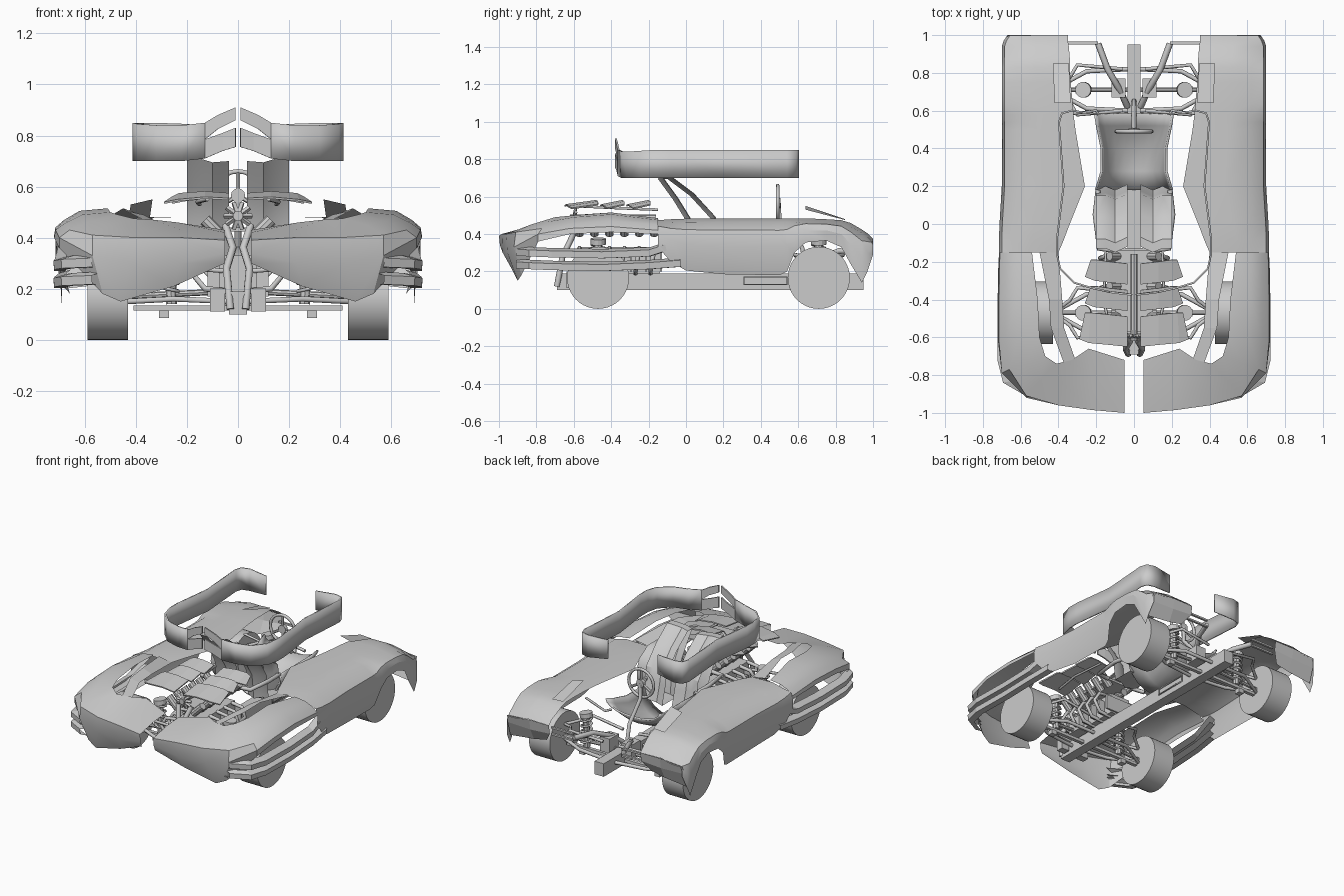
import bpy, bmesh, math
from mathutils import Vector


def mesh_obj(name, bm, mirror=False, smooth=0, thick=0):
    bmesh.ops.recalc_face_normals(bm, faces=bm.faces)
    me = bpy.data.meshes.new(name)
    bm.to_mesh(me)
    bm.free()
    ob = bpy.data.objects.new(name, me)
    bpy.context.collection.objects.link(ob)
    if thick:
        ob.modifiers.new("thickness", 'SOLIDIFY').thickness = thick
    if mirror:
        ob.modifiers.new("mirror", 'MIRROR').use_mirror_merge = False
    if smooth:
        bpy.context.view_layer.objects.active = ob
        ob.select_set(True)
        bpy.ops.object.shade_smooth_by_angle(angle=math.radians(smooth))
        ob.select_set(False)
    return ob


def sheet(name, rows, mirror=True, smooth=0, thick=0):
    """Skin a grid of points, given as rows of equal length."""
    bm = bmesh.new()
    grid = [[bm.verts.new(p) for p in r] for r in rows]
    for a, b in zip(grid, grid[1:]):
        for i in range(len(a) - 1):
            bm.faces.new((a[i], a[i + 1], b[i + 1], b[i]))
    return mesh_obj(name, bm, mirror, smooth, thick)


def box(name, x, y, z, mirror=False):
    """Box from ranges."""
    bm = bmesh.new()
    bmesh.ops.create_cube(bm, size=1)
    for v in bm.verts:
        v.co = [(r[0] + r[1]) / 2 + c * (r[1] - r[0]) for r, c in zip((x, y, z), v.co)]
    return mesh_obj(name, bm, mirror)


def rod(name, a, b, r, sides=8, mirror=True, smooth=0):
    """Straight cylinder between two points."""
    a, b = Vector(a), Vector(b)
    bm = bmesh.new()
    bmesh.ops.create_cone(bm, cap_ends=True, segments=sides, radius1=r, radius2=r, depth=(b - a).length)
    q = (b - a).to_track_quat('Z', 'Y')
    for v in bm.verts:
        v.co = q @ v.co + (a + b) / 2
    return mesh_obj(name, bm, mirror, smooth)


def tube(name, pts, r, mirror=True, cyclic=False):
    """Bent pipe along points."""
    for s in ((1, -1) if mirror else (1,)):
        cu = bpy.data.curves.new(name, 'CURVE')
        cu.dimensions = '3D'
        cu.bevel_depth, cu.bevel_resolution = r, 1
        cu.use_fill_caps = True
        sp = cu.splines.new('POLY')
        sp.points.add(len(pts) - 1)
        for p, c in zip(sp.points, pts):
            p.co = (c[0] * s, c[1], c[2], 1)
        sp.use_cyclic_u = cyclic
        ob = bpy.data.objects.new(name, cu)
        bpy.context.collection.objects.link(ob)
        bpy.context.view_layer.objects.active = ob
        ob.select_set(True)
        bpy.ops.object.convert(target='MESH')
        bpy.context.object.select_set(False)


# Wheels
for name, y in (("front_wheel", -0.47), ("rear_wheel", 0.71)):
    rod(name, (0.43, y, 0.166), (0.59, y, 0.166), 0.166, 40, smooth=40)

# Long side panel with wheel arch: y, inner x, top z, outer x, bottom x, bottom z
rows = []
for y, xi, zt, xo, xb, zb in (
        (-.15, .40, .470, .715, .715, .33), (-.08, .37, .475, .715, .70, .25), (0, .34, .478, .712, .68, .205),
        (.2, .26, .48, .70, .66, .185), (.5, .31, .48, .70, .66, .18), (.54, .315, .48, .70, .67, .20),
        (.58, .32, .48, .70, .69, .30), (.64, .325, .48, .70, .695, .355), (.75, .335, .475, .70, .695, .365),
        (.83, .34, .47, .70, .695, .33), (.88, .34, .455, .70, .69, .24), (.94, .345, .42, .70, .69, .14),
        (.97, .35, .40, .69, .69, .20), (1.0, .35, .37, .67, .67, .29)):
    h = zt - zb
    rows.append([(xi, y, zt), ((xi + xo) / 2, y, zt + .004), (xo - .08, y, zt - .015),
                 (xo - .015, y, zt - .2 * h), (xo, y, zt - .5 * h), (xb, y, zb)])
sheet("side_body_panel", rows, smooth=25)
sheet("end_fascia", [[(.35, 1, .37), (.5, 1, .372), (.67, 1, .36)], [(.35, .99, .31), (.5, .99, .30), (.68, .98, .30)],
                     [(.40, .95, .24), (.5, .95, .22), (.68, .95, .2)]])
sheet("side_flap", [[(.335, .64, .55), (.42, .64, .53)], [(.345, .85, .48), (.43, .85, .475)]])

# Nose shell wrapping from the fender to the centre gap
sheet("nose_shell", [
    [(.54, -.15, .485), (.62, -.15, .475), (.68, -.15, .45), (.71, -.15, .42), (.715, -.15, .40)],
    [(.51, -.40, .515), (.62, -.40, .505), (.68, -.40, .47), (.715, -.40, .44), (.72, -.40, .41)],
    [(.50, -.60, .50), (.61, -.60, .49), (.68, -.62, .455), (.715, -.62, .43), (.72, -.62, .40)],
    [(.47, -.70, .49), (.58, -.74, .465), (.66, -.77, .43), (.70, -.79, .40), (.70, -.79, .36)],
    [(.41, -.74, .475), (.50, -.83, .45), (.57, -.91, .41), (.57, -.92, .33), (.53, -.88, .18)],
    [(.33, -.72, .47), (.38, -.84, .44), (.40, -.96, .40), (.42, -.955, .30), (.46, -.90, .15)],
    [(.24, -.66, .46), (.22, -.83, .43), (.22, -.985, .40), (.23, -.98, .30), (.25, -.93, .21)],
    [(.05, -.72, .43), (.05, -.85, .42), (.05, -1.0, .39), (.05, -.995, .34), (.05, -.98, .30)]], smooth=25)
sheet("inner_fender_strip", [[(.40, -.15, .47), (.50, -.15, .485)], [(.38, -.40, .49), (.45, -.40, .515)],
                             [(.37, -.55, .49), (.44, -.55, .505)], [(.31, -.72, .46), (.37, -.74, .47)]])

# Corner blades running along the flanks
for z, h, tail in ((.30, .05, .36), (.232, .05, .25)):
    path = [(.57, -.91, z + .01), (.69, -.84, z + .005), (.72, -.72, z), (.72, -.45, z - .005),
            (.715, -.2, z + .005), (.70, -.03, tail)]
    sheet("flank_blade", [[(x - .045, y + .01, k - h / 2), (x, y, k - h / 2), (x + .003, y, k + h / 2 - .015),
                           (x - .045, y + .01, k + h / 2)] for x, y, k in path])

# Wraparound windscreen band: x, y, bottom, top
band = [(.19, .585, .715, .845), (.33, .605, .70, .85), (.385, .59, .70, .85), (.402, .54, .70, .85),
        (.378, .2, .70, .85), (.413, -.08, .70, .85), (.413, -.16, .70, .85), (.395, -.24, .70, .845),
        (.32, -.315, .70, .84), (.22, -.345, .70, .84), (.13, -.365, .71, .85)]
sheet("windscreen_band", [[(x, y, a), (x, y, b)] for x, y, a, b in band], smooth=30, thick=.01)
sheet("windscreen_peak", [[(.13, -.365, .785), (.13, -.365, .85)], [(.08, -.372, .825), (.08, -.372, .88)],
                          [(.01, -.38, .86), (.01, -.38, .91)]], thick=.01)
sheet("windscreen_lower_tip", [[(.13, -.365, .71), (.13, -.365, .785)], [(.06, -.372, .74), (.06, -.372, .81)],
                               [(.01, -.38, .755), (.01, -.38, .83)]], thick=.01)

# Central spine and underfloor brackets
box("spine", (-.035, .035), (-.69, .95), (.10, .19))
tube("underfloor_bracket", [(.05, .31, .13), (.05, .54, .13), (.05, .54, .17), (.05, .31, .17)], .006, cyclic=True)
tube("nose_strut", [(.03, -.69, .12), (.045, -.66, .28), (.02, -.62, .36), (.05, -.58, .45)], .016)
box("nose_foot", (.05, .11), (-.64, -.59), (.11, .2), True)

# Suspension at both axles
for y in (-.47, .71):
    box("lower_crossbar", (-.41, .41), (y - .012, y + .012), (.115, .135))
    box("crossbar_foot", (.27, .31), (y - .02, y + .02), (.085, .115), True)
    for dy in (-.11, .11):
        tube("lower_arm", [(.03, y + dy, .15), (.25, y + dy * .9, .16), (.43, y, .15)], .012)
        tube("upper_arm", [(.06, y + dy, .27), (.3, y + dy * 1.2, .29), (.34, y + dy * .6, .28), (.43, y, .25)], .01)
    rod("damper", (.26, y, .14), (.27, y, .37), .022)
    rod("damper_cap", (.265, y, .345), (.27, y, .375), .042, 14)
    coil = [(.265 + .035 * math.cos(t * .9), y + .035 * math.sin(t * .9), .17 + t * .0052) for t in range(36)]
    tube("coil_spring", coil, .007)
    box("axle_mount", (.045, .12), (y - .04, y + .06), (.17, .27), True)
    rod("axle", (.04, y, .19), (.44, y, .17), .012)

# Forked frame at the open end
tube("fork_beam", [(.035, .62, .19), (.07, .70, .26), (.14, .82, .31), (.19, .955, .31)], .017)
tube("frame_hoop", [(.18, .56, .36), (.20, .60, .36), (.36, .58, .40)], .008)
for z in (.29, .335):
    box("end_crossbar", (.19, .36), (.95, .965), (z, z + .012), True)

# Steering wheel and column
ring = [(.095 * math.cos(a * math.pi / 12), .49, .565 + .095 * math.sin(a * math.pi / 12)) for a in range(24)]
tube("steering_wheel", ring, .010, False, True)
for a in (90, 210, 330):
    c, s = math.cos(math.radians(a)), math.sin(math.radians(a))
    rod("wheel_spoke", (0, .49, .565), (.09 * c, .49, .565 + .09 * s), .009, 6, False)
rod("wheel_hub", (0, .48, .565), (0, .505, .565), .028, 12, False)
tube("steering_column", [(0, .495, .565), (0, .50, .46), (0, .62, .33), (0, .65, .19)], .014, False)

# Footwell tub
rows = []
for y, w, zt, zb in ((.58, .20, .44, .37), (.52, .19, .42, .31), (.4, .165, .40, .25), (.28, .165, .40, .22), (.18, .195, .42, .22)):
    rows.append([(w * math.cos(a), y, zt + (zb - zt) * math.sin(a)) for a in [math.pi * i / 10 for i in range(11)]])
sheet("footwell_tub", rows, False, 40, .012)

# Split reclined seat with side rails
back = [(.20, .30), (.165, .42), (.15, .50), (.04, .62), (-.08, .71), (-.13, .71), (-.05, .60), (.03, .47), (.05, .30), (.20, .30)]
sheet("seat_back", [[(.035, y + .01, z - .01) for y, z in back], [(.10, y - .02, z - .015) for y, z in back],
                    [(.15, y, z) for y, z in back], [(.20, y, z) for y, z in back]], smooth=30)
tube("seat_rail", [(.19, .18, .42), (.205, .05, .43), (.185, -.13, .43), (.1, -.14, .43)], .014)

# Engine: block, ribs, banked cylinders, pipes and fan
box("engine_block", (-.075, .075), (-.58, -.14), (.19, .33))
for i in range(6):
    y = -.57 + i * .08
    rod("cylinder", (.06, y, .40), (.13, y, .47), .024, 10)
    tube("exhaust_pipe", [(.07, y, .325), (.15, y, .315), (.18, y - .01, .26), (.13, y - .02, .20), (.04, y - .02, .19)], .012)
    box("engine_rib", (-.12, .12), (y + .03, y + .042), (.2, .30))
rod("fan_hub", (0, -.62, .485), (0, -.56, .485), .02, 10, False)
for i in range(10):
    a = i * math.pi / 5
    rod("fan_blade", (0, -.6, .485), (.055 * math.cos(a), -.59, .485 + .055 * math.sin(a)), .010, 4, False)
rod("fan_shaft", (0, -.56, .485), (0, -.16, .485), .018, 8, False)
box("engine_deck", (-.1, .1), (-.57, -.14), (.425, .44))

# Louvre panels over the engine
for y0, y1, xo in ((-.65, -.47, .29), (-.46, -.33, .26), (-.32, -.19, .26)):
    sheet("engine_louvre", [[(.035, y0, .555), (.13, y0 + .01, .56), (xo - .05, y0 + .02, .55), (xo, y0 + .04, .54)],
                            [(.035, y1 - .02, .575), (.13, y1 - .01, .582), (xo - .06, y1, .575), (xo - .03, y1, .56)]], thick=.008)
tube("louvre_arm", [(.12, -.60, .55), (.16, -.4, .54), (.15, -.15, .53)], .008)
